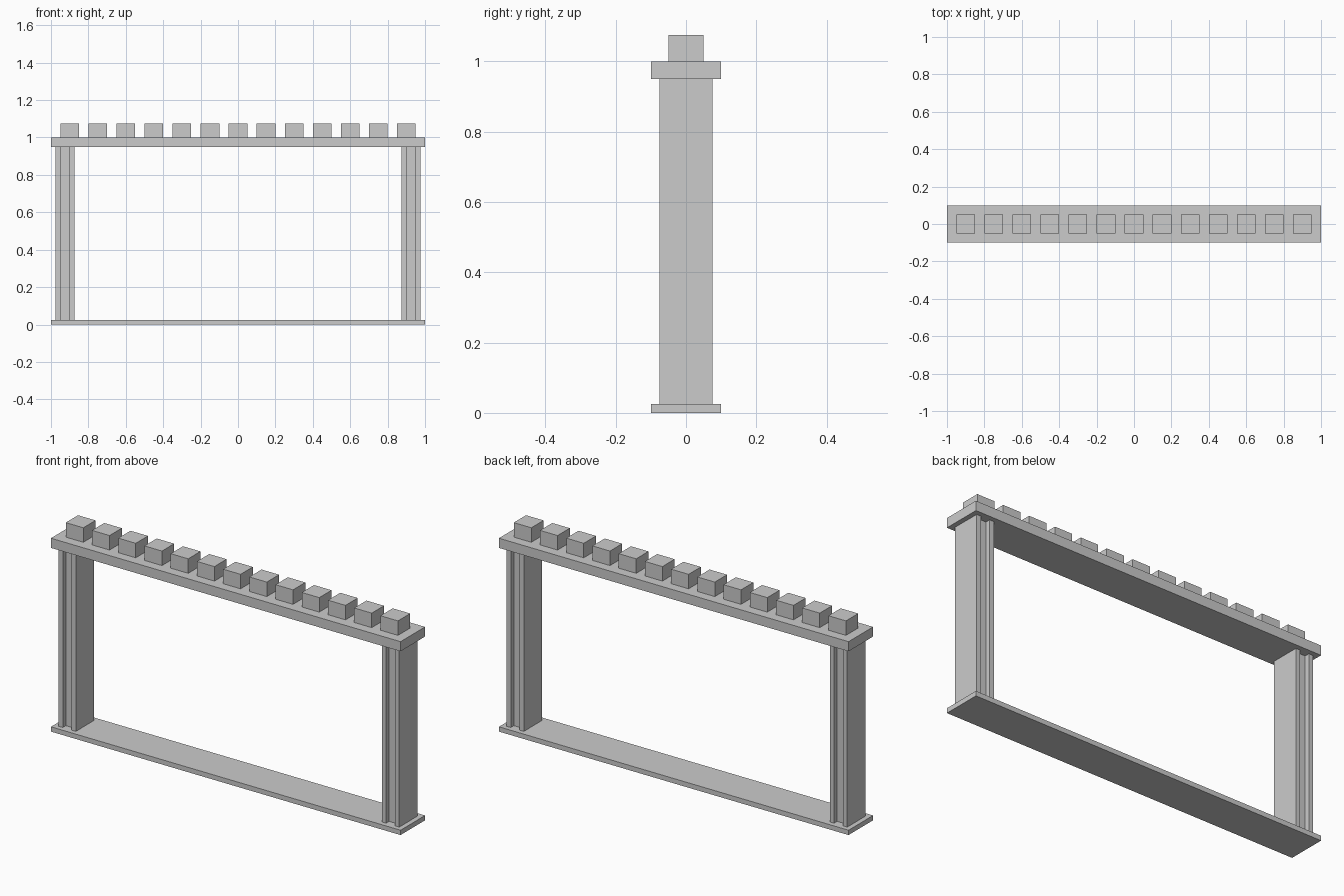
import bpy
import bmesh

if "Cube" in bpy.data.objects:
    bpy.data.objects.remove(bpy.data.objects["Cube"])


def new_object(name, bm):
    bmesh.ops.recalc_face_normals(bm, faces=bm.faces)
    mesh = bpy.data.meshes.new(name)
    bm.to_mesh(mesh)
    bm.free()
    obj = bpy.data.objects.new(name, mesh)
    bpy.context.collection.objects.link(obj)
    return obj


def prism(name, profile, z0, z1):
    """Extrude an XY outline from z0 up to z1."""
    bm = bmesh.new()
    face = bm.faces.new([bm.verts.new((x, y, z0)) for x, y in profile])
    top = bmesh.ops.extrude_face_region(bm, geom=[face])["geom"]
    verts = [v for v in top if isinstance(v, bmesh.types.BMVert)]
    bmesh.ops.translate(bm, verts=verts, vec=(0, 0, z1 - z0))
    return new_object(name, bm)


def rect(hx, hy):
    return [(-hx, -hy), (hx, -hy), (hx, hy), (-hx, hy)]


# Base plate and top lintel
prism("base_plate", rect(1, 0.1), 0, 0.025)
prism("lintel", rect(1, 0.1), 0.95, 1.0)

# Posts: H-shaped section with a groove front and back
half = [(-0.05, -0.075), (-0.025, -0.075), (-0.025, -0.05),
        (0.025, -0.05), (0.025, -0.075), (0.05, -0.075)]
section = half + [(-x, -y) for x, y in half]
for side, sx in (("left", -1), ("right", 1)):
    post = prism(side + "_post", section, 0.025, 0.95)
    post.location.x = sx * 0.925

# Row of blocks along the top
for i in range(13):
    block = prism(f"top_block_{i + 1}", rect(0.05, 0.05), 1.0, 1.075)
    block.location.x = -0.9 + 0.15 * i
